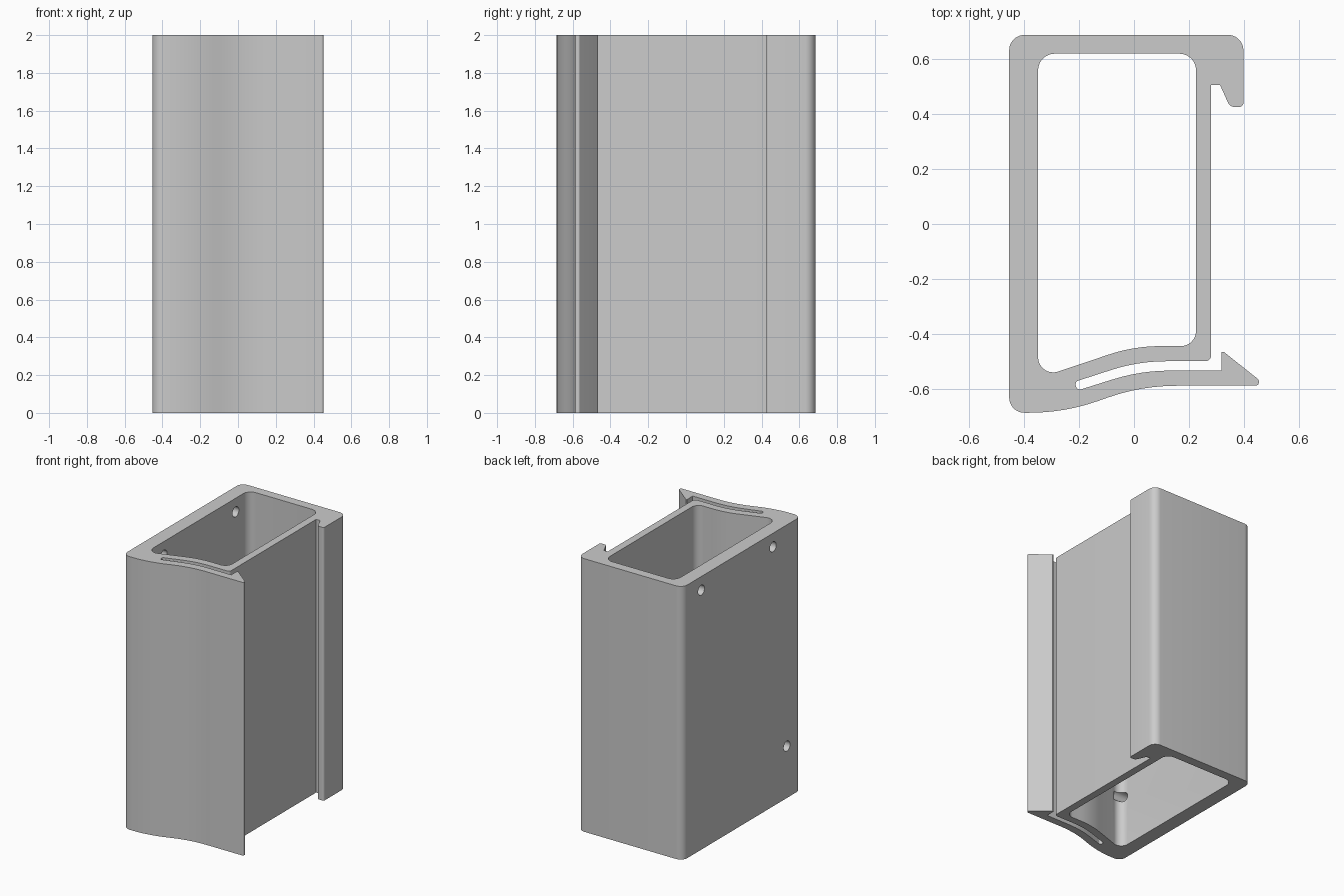
import bpy, bmesh, math
from mathutils import Vector, Matrix

cube = bpy.data.objects.get("Cube")
if cube:
    bpy.data.objects.remove(cube, do_unlink=True)

HEIGHT = 2.0


def rounded(corners):
    """Turn (x, y, radius) corners into a closed outline with rounded corners."""
    pts = []
    for i, (x, y, r) in enumerate(corners):
        p = Vector((x, y, 0))
        if r == 0:
            pts.append(p)
            continue
        u = (Vector((*corners[i - 1][:2], 0)) - p).normalized()
        v = (Vector((*corners[(i + 1) % len(corners)][:2], 0)) - p).normalized()
        half = u.angle(v) / 2
        t = r / math.tan(half)
        c = p + (u + v).normalized() * (r / math.sin(half))
        a = (p + u * t - c).normalized()
        b = (p + v * t - c).normalized()
        n = max(6, round((math.pi - 2 * half) / 0.18))
        pts += [c + a.slerp(b, k / n).normalized() * r for k in range(n + 1)]
    return pts


# Outer outline: curved front, spring arm with barb, slot, side wall, back hook
outer = [
    (-.453, -.685, .055), (-.25, -.685, .75), (.025, -.587, .75),
    (.453, -.587, .012), (.453, -.565, .010), (.327, -.465, 0),
    (.318, -.465, 0), (.318, -.532, 0), (.025, -.532, .7),
    (-.205, -.604, .014), (-.216, -.573, .014), (.015, -.498, .65),
    (.28, -.498, .022), (.28, .505, 0), (.312, .505, 0),
    (.348, .425, .025), (.397, .425, .015), (.397, .686, .055),
    (-.453, .686, .055),
]
# Inner outline of the hollow
inner = [
    (-.348, -.56, .055), (0, -.443, .6), (.225, -.443, .055),
    (.225, .618, .06), (-.348, .618, .06),
]

# Extruded body
bm = bmesh.new()
edges = []
for outline in (outer, inner):
    vs = [bm.verts.new(p) for p in rounded(outline)]
    edges += [bm.edges.new((vs[i - 1], vs[i])) for i in range(len(vs))]
bmesh.ops.triangle_fill(bm, use_beauty=True, edges=edges, normal=(0, 0, 1))
top = bmesh.ops.extrude_face_region(bm, geom=bm.faces[:])["geom"]
bmesh.ops.translate(bm, vec=(0, 0, HEIGHT),
                    verts=[g for g in top if isinstance(g, bmesh.types.BMVert)])
bmesh.ops.recalc_face_normals(bm, faces=bm.faces[:])
mesh = bpy.data.meshes.new("extruded_body")
bm.to_mesh(mesh)
bm.free()
body = bpy.data.objects.new("extruded_body", mesh)
bpy.context.collection.objects.link(body)

# Screw holes through the thick side wall
bm = bmesh.new()
for y, z in ((.47, 1.9), (-.36, 1.9), (-.52, .38)):
    bmesh.ops.create_cone(
        bm, cap_ends=True, segments=24, radius1=.037, radius2=.037, depth=.3,
        matrix=Matrix.Translation((-.42, y, z)) @ Matrix.Rotation(math.pi / 2, 4, 'Y'))
cut_mesh = bpy.data.meshes.new("hole_cutter")
bm.to_mesh(cut_mesh)
bm.free()
cutter = bpy.data.objects.new("hole_cutter", cut_mesh)
cutter.hide_render = True
bpy.context.collection.objects.link(cutter)

mod = body.modifiers.new("screw_holes", 'BOOLEAN')
mod.operation = 'DIFFERENCE'
mod.solver = 'EXACT'
mod.object = cutter
bpy.ops.object.select_all(action='DESELECT')
body.select_set(True)
bpy.context.view_layer.objects.active = body
bpy.ops.object.modifier_apply(modifier=mod.name)
bpy.data.objects.remove(cutter, do_unlink=True)

# Plain grey material
grey = bpy.data.materials.new("plain_grey")
grey.use_nodes = True
colour = (.6, .6, .6, 1)
grey.diffuse_color = colour
grey.node_tree.nodes["Principled BSDF"].inputs["Base Color"].default_value = colour
body.data.materials.clear()
body.data.materials.append(grey)

bpy.ops.object.shade_smooth_by_angle(angle=math.radians(30))
